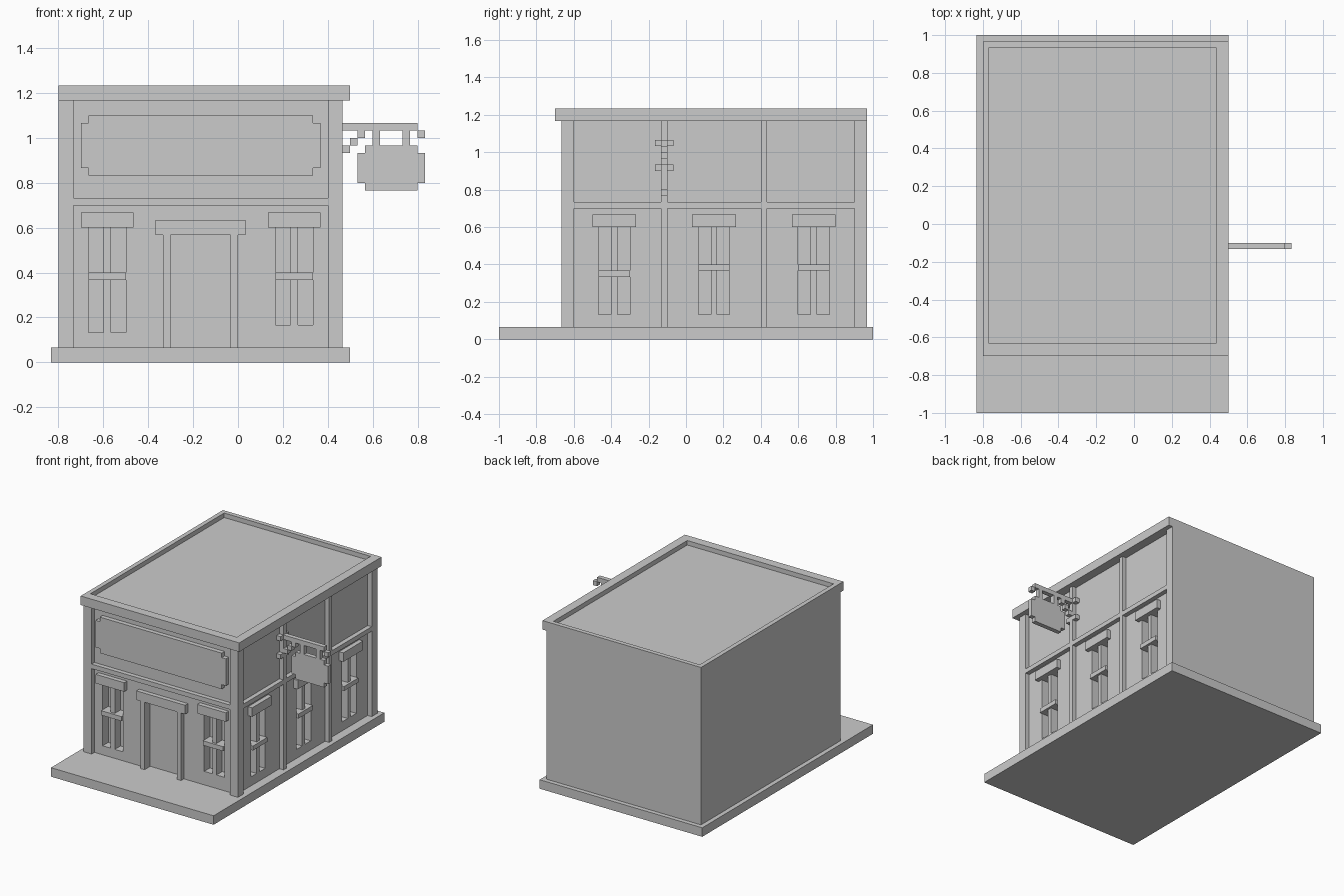
import bpy, bmesh

if "Cube" in bpy.data.objects:
    bpy.data.objects.remove(bpy.data.objects["Cube"])

U = 1 / 30  # grid step of the blocky design


def box(name, x, y, z):
    """Block from (min, max) ranges given in grid steps."""
    bm = bmesh.new()
    bmesh.ops.create_cube(bm, size=1)
    for v in bm.verts:
        v.co = [(r[0] if c < 0 else r[1]) * U for c, r in zip(v.co, (x, y, z))]
    return link(name, bm)


def plate(name, pts, y):
    """Outline in x-z, extruded between two y positions."""
    bm = bmesh.new()
    face = bm.faces.new([bm.verts.new((px * U, y[0] * U, pz * U)) for px, pz in pts])
    ext = bmesh.ops.extrude_face_region(bm, geom=[face])["geom"]
    moved = [g for g in ext if isinstance(g, bmesh.types.BMVert)]
    bmesh.ops.translate(bm, verts=moved, vec=(0, (y[1] - y[0]) * U, 0))
    bmesh.ops.recalc_face_normals(bm, faces=bm.faces)
    return link(name, bm)


def link(name, bm):
    me = bpy.data.meshes.new(name)
    bm.to_mesh(me)
    bm.free()
    ob = bpy.data.objects.new(name, me)
    bpy.context.collection.objects.link(ob)
    return ob


def cut(target, x, y, z):
    """Subtract a block from the target."""
    cutter = box("cutter", x, y, z)
    cutter.hide_render = True
    mod = target.modifiers.new("cut", 'BOOLEAN')
    mod.operation, mod.solver, mod.object = 'DIFFERENCE', 'EXACT', cutter
    bpy.context.view_layer.objects.active = target
    bpy.ops.object.modifier_apply(modifier=mod.name)
    bpy.data.objects.remove(cutter)


def notched(x0, x1, z0, z1):
    """Rectangle outline with one-step square notches at the corners."""
    return [(x0 + 1, z0), (x1 - 1, z0), (x1 - 1, z0 + 1), (x1, z0 + 1),
            (x1, z1 - 1), (x1 - 1, z1 - 1), (x1 - 1, z1), (x0 + 1, z1),
            (x0 + 1, z1 - 1), (x0, z1 - 1), (x0, z0 + 1), (x0 + 1, z0 + 1)]


# Ground slab, main walls, cornice with sunken roof
box("base_slab", (-25, 15), (-30, 30), (0, 2))
walls = box("walls", (-24, 13), (-19, 29), (2, 35))
cornice = box("cornice_roof", (-24, 15), (-21, 29), (35, 37))
cut(cornice, (-23, 13), (-19, 28), (36, 38))

# Corner pillars
box("pillar_front_left", (-24, -22), (-20, -19), (2, 35))
plate_pts = (12, 14), (-20, -18)
box("pillar_front_right", *plate_pts, (2, 35))
box("pillar_back_right", (13, 14), (27, 29), (2, 35))

# Side posts and horizontal bands
for i, y in enumerate((-4, 12)):
    box(f"side_post_{i}", (13, 14), (y, y + 1), (2, 35))
for i, y in enumerate(((-18, -4), (-3, 12), (13, 27))):
    box(f"side_band_{i}", (13, 14), y, (21, 22))
box("front_band", (-22, 12), (-20, -19), (21, 22))

# Front windows: left edge, sill height
for i, (x, sill) in enumerate(((-20, 4), (5, 5))):
    cut(walls, (x, x + 5), (-20, -17), (sill, 18))
    box(f"front_lintel_{i}", (x - 1, x + 6), (-20, -19), (18, 20))
    box(f"front_mullion_{i}", (x + 2, x + 3), (-19, -17), (sill, 18))
    box(f"front_crossbar_{i}", (x, x + 5), (-19.5, -17), (11, 12))

# Side windows: near edge, crossbar height
for i, (y, bar) in enumerate(((-14, 10), (2, 11), (18, 11))):
    cut(walls, (11, 14), (y, y + 5), (4, 18))
    box(f"side_lintel_{i}", (13, 14), (y - 1, y + 6), (18, 20))
    box(f"side_mullion_{i}", (11, 13), (y + 2, y + 3), (4, 18))
    box(f"side_crossbar_{i}", (11, 13.5), (y, y + 5), (bar, bar + 1))

# Doorway
cut(walls, (-9, -1), (-20, -18), (2, 17))
for side, x in (("left", -10), ("right", -1)):
    box(f"door_jamb_{side}", (x, x + 1), (-20, -19), (2, 17))
box("door_lintel", (-11, 1), (-20, -19), (17, 19))

# Fascia panel above the door
plate("fascia_panel", notched(-21, 11, 25, 33), (-20, -19))

# Hanging sign on its bracket
Y = (-4, -3)
for i, z in enumerate((27, 31)):
    for j, y in enumerate((-5, -3)):
        box(f"bracket_mount_{i}_{j}", (13, 14), (y, y + 1), (z, z + 1))
box("bracket_arm", (14, 24), Y, (31, 32))
for i in range(3):
    box(f"bracket_brace_{i}", (14 + i, 15 + i), Y, (28 + i, 29 + i))
box("bracket_tip", (24, 25), Y, (30, 31))
for i, x in enumerate((18, 22)):
    box(f"sign_hanger_{i}", (x, x + 1), Y, (29, 31))
plate("hanging_board", notched(16, 25, 23, 29), Y)
